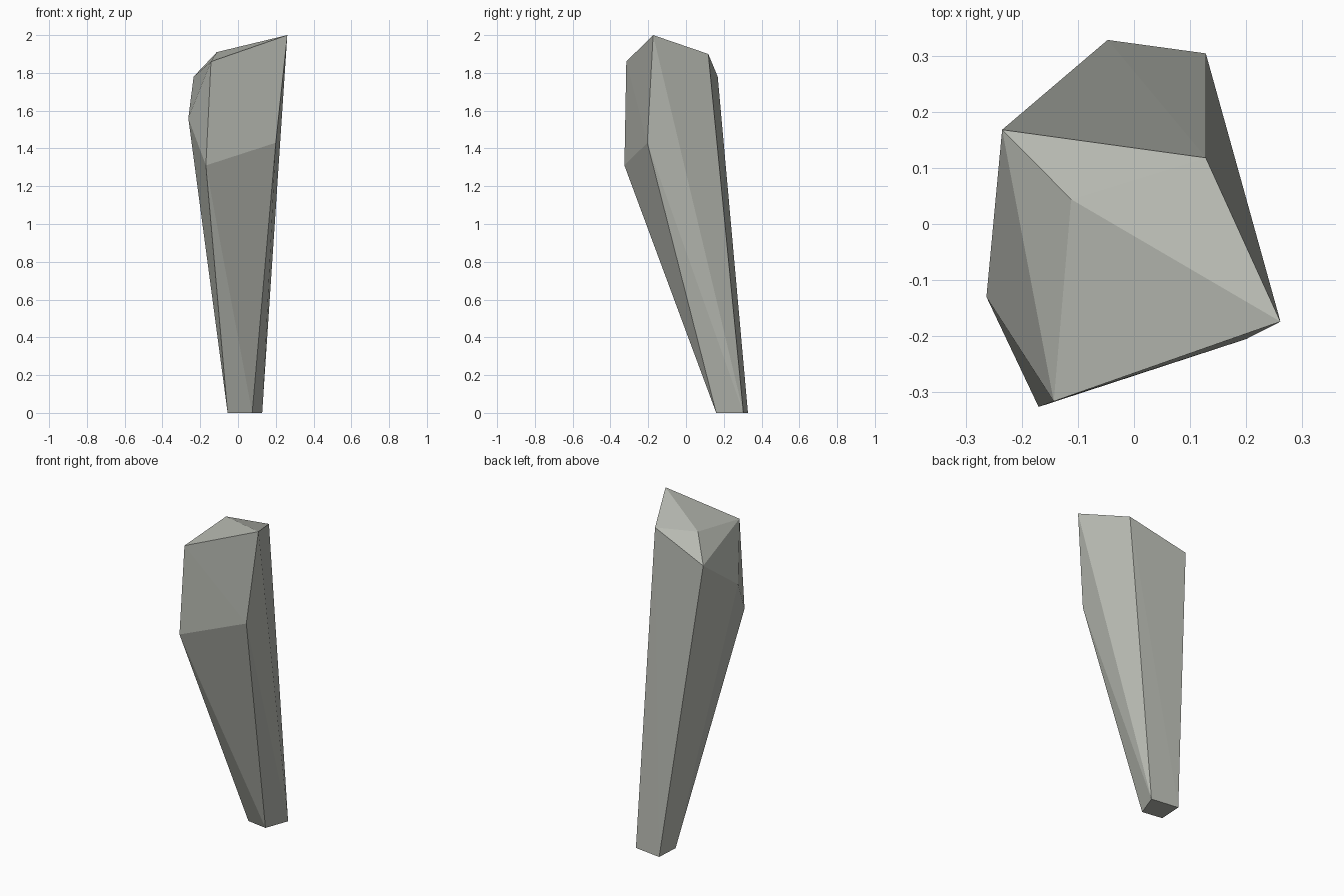
import bpy, bmesh

if "Cube" in bpy.data.objects:
    bpy.data.objects.remove(bpy.data.objects["Cube"])

# Corner points of the tapered stone shard
base = [(-0.055, 0.18, 0), (0.075, 0.16, 0), (0.128, 0.304, 0), (-0.047, 0.328, 0)]
shoulder = [(-0.17, -0.326, 1.31), (0.20, -0.205, 1.43), (-0.263, -0.13, 1.56)]
crown = [(-0.235, 0.168, 1.78), (0.128, 0.118, 1.90), (0.261, -0.174, 2.0),
         (-0.112, 0.044, 1.91), (-0.143, -0.316, 1.86)]

# Wrap the corners in flat facets
bm = bmesh.new()
for co in base + shoulder + crown:
    bm.verts.new(co)
bmesh.ops.convex_hull(bm, input=bm.verts[:])
bmesh.ops.recalc_face_normals(bm, faces=bm.faces[:])
mesh = bpy.data.meshes.new("stone_shard")
bm.to_mesh(mesh)
bm.free()

# Grey stone
stone = bpy.data.materials.new("grey_stone")
stone.diffuse_color = (0.47, 0.485, 0.44, 1)
stone.use_nodes = True
stone.node_tree.nodes["Principled BSDF"].inputs["Base Color"].default_value = stone.diffuse_color
mesh.materials.append(stone)
shard = bpy.data.objects.new("stone_shard", mesh)
bpy.context.collection.objects.link(shard)
